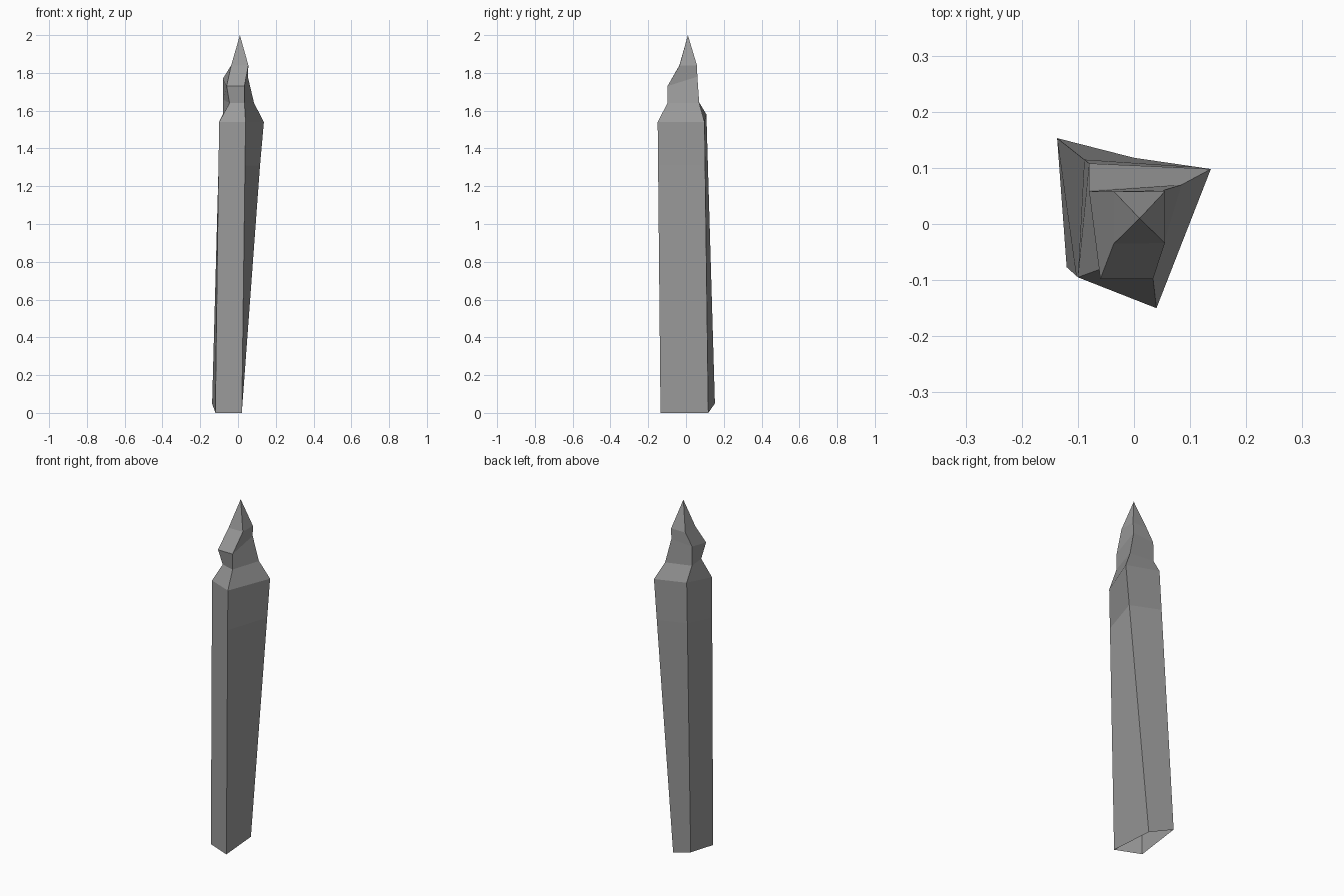
import bpy
import bmesh
from mathutils import Vector

cube = bpy.data.objects.get("Cube")
if cube:
    bpy.data.objects.remove(cube, do_unlink=True)

# Plain stone grey
stone = bpy.data.materials.new("stone_grey")
stone.use_nodes = True
grey = (0.33, 0.33, 0.33, 1.0)
stone.diffuse_color = grey
stone.node_tree.nodes["Principled BSDF"].inputs["Base Color"].default_value = grey

# Four-cornered cross-sections, ordered front right, front left, back left, back right
foot = [(-0.12, -0.077, 0), (0.02, -0.135, 0), (0, 0.118, 0), (-0.137, 0.153, 0.05)]
shoulder = [(-0.1, -0.095, 1.54), (0.04, -0.15, 1.54), (0.137, 0.098, 1.54), (-0.08, 0.108, 1.58)]
neck = [(-0.045, -0.075, 1.64), (0.034, -0.098, 1.64), (0.085, 0.07, 1.64), (-0.08, 0.06, 1.66)]
collar = [(-0.06, -0.098, 1.73), (0.034, -0.098, 1.73), (0.052, 0.06, 1.78), (-0.08, 0.058, 1.77)]
cap = [(-0.036, -0.035, 1.84), (0.055, -0.034, 1.84), (0.055, 0.058, 1.84), (-0.036, 0.058, 1.84)]
tip = (0.01, 0.01, 2)

# Extra loop high on the shaft, straight between foot and shoulder
band = [Vector(a).lerp(Vector(b), 0.85) for a, b in zip(foot, shoulder)]

# Skin the sections into an open-bottomed, pointed pillar
bm = bmesh.new()
loops = [[bm.verts.new(p) for p in section]
         for section in (foot, band, shoulder, neck, collar, cap)]
for low, high in zip(loops, loops[1:]):
    for i in range(4):
        j = (i + 1) % 4
        bm.faces.new((low[i], low[j], high[j], high[i]))
point = bm.verts.new(tip)
for i in range(4):
    bm.faces.new((loops[-1][i], loops[-1][(i + 1) % 4], point))

mesh = bpy.data.meshes.new("stone_spire")
bm.to_mesh(mesh)
bm.free()
mesh.materials.append(stone)
spire = bpy.data.objects.new("stone_spire", mesh)
bpy.context.scene.collection.objects.link(spire)
